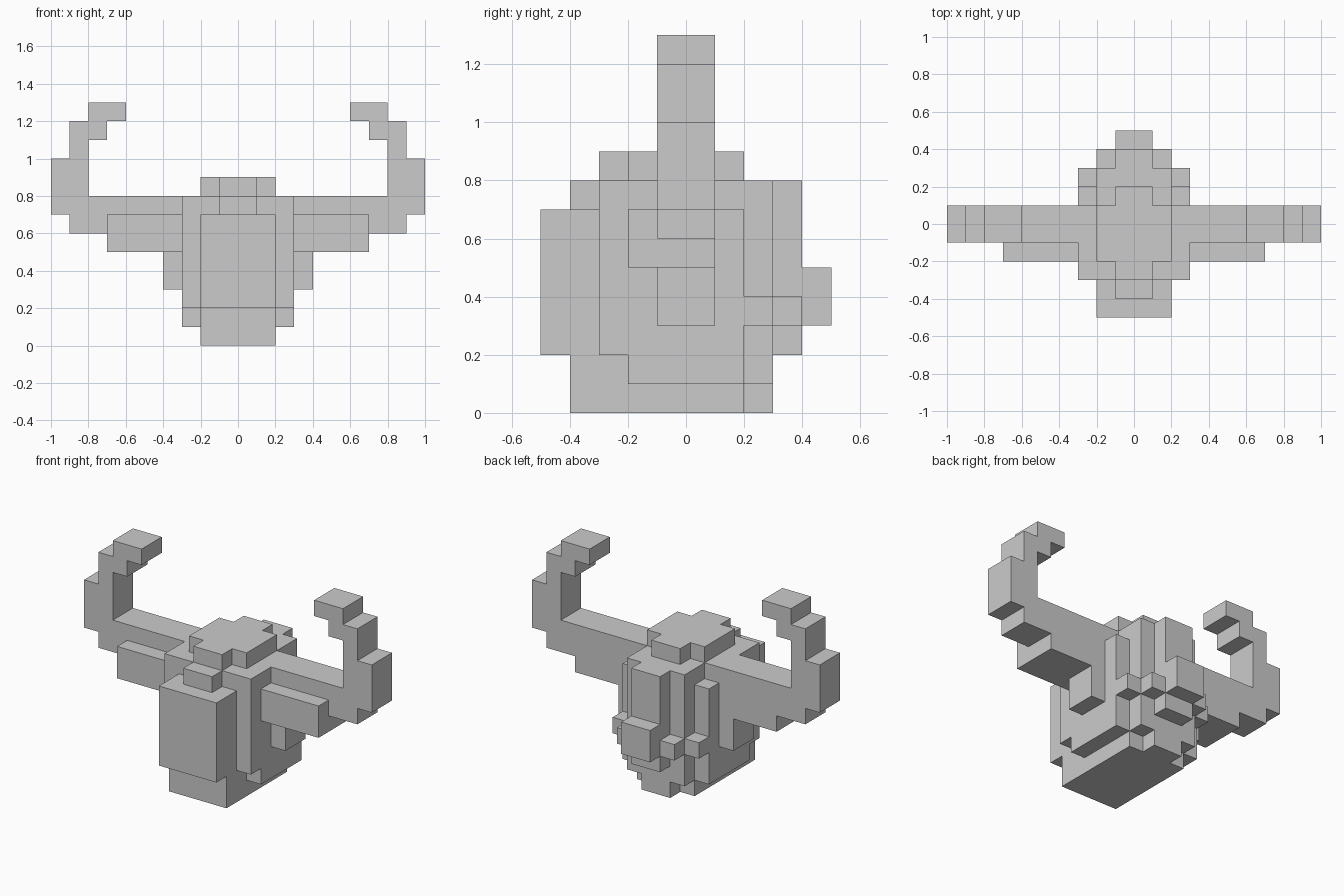
import bpy, bmesh
from mathutils import Vector

if "Cube" in bpy.data.objects:
    bpy.data.objects.remove(bpy.data.objects["Cube"])

U = 0.1  # size of one block

# Each part: boxes as (x0, x1, y0, y1, z0, z1) in block units; True = mirror across x
PARTS = {
    "head": (False, [(-3, 3, -3, -2, 2, 8), (-3, 3, -2, 1, 1, 8),
                     (-3, 3, 1, 2, 1, 7), (-2, 2, 1, 3, 1, 8)]),
    "jaw": (False, [(-2, 2, -4, 2, 0, 2), (-1, 1, 2, 3, 0, 2)]),
    "muzzle": (False, [(-2, 2, -5, -3, 2, 7)]),
    "brow": (False, [(-1, 1, -4, -3, 7, 8)]),
    "crown": (False, [(-2, 2, -2, 1, 8, 9), (-1, 1, -3, 2, 8, 9)]),
    "rear_ridge": (False, [(-1, 1, 3, 4, 2, 8)]),
    "rear_knob": (False, [(-1, 1, 4, 5, 3, 5)]),
    "rear_band": (True, [(2, 3, 2, 3, 3, 4), (1, 2, 3, 4, 3, 4)]),
    "cheek": (True, [(3, 4, -1, 1, 3, 5)]),
    "ear": (True, [(3, 7, -2, -1, 5, 7), (3, 7, -1, 1, 5, 6)]),
    "horn": (True, [(3, 9, -1, 1, 6, 8), (8, 10, -1, 1, 7, 10),
                    (8, 9, -1, 1, 10, 12), (7, 8, -1, 1, 11, 12),
                    (6, 8, -1, 1, 12, 13)]),
}


def fill(boxes):
    """Unit cells covered by a list of boxes."""
    return {(x, y, z) for x0, x1, y0, y1, z0, z1 in boxes
            for x in range(x0, x1) for y in range(y0, y1) for z in range(z0, z1)}


def build(name, cells, solid):
    """Skin the cells, leaving out faces buried against any other block."""
    bm = bmesh.new()
    verts = {}

    def vert(p):
        key = tuple(round(c) for c in p)
        if key not in verts:
            verts[key] = bm.verts.new(Vector(key) * U)
        return verts[key]

    for c in sorted(cells):
        for axis in range(3):
            for side in (0, 1):
                near = list(c)
                near[axis] += 2 * side - 1
                if tuple(near) in solid:
                    continue
                a, b = Vector(), Vector()
                a[(axis + 1) % 3] = b[(axis + 2) % 3] = 1
                p = Vector(c)
                p[axis] += side
                quad = [p, p + a, p + a + b, p + b]
                bm.faces.new([vert(q) for q in (quad if side else quad[::-1])])
    # merge flat neighbours into large clean faces
    bmesh.ops.dissolve_limit(bm, angle_limit=0.01, verts=bm.verts, edges=bm.edges)
    mesh = bpy.data.meshes.new(name)
    bm.to_mesh(mesh)
    bm.free()
    bpy.context.collection.objects.link(bpy.data.objects.new(name, mesh))


# Gather the blocks of every part, mirroring the paired ones
groups = {}
for name, (paired, boxes) in PARTS.items():
    if paired:
        groups[name + "_right"] = fill(boxes)
        groups[name + "_left"] = fill([(-b[1], -b[0], *b[2:]) for b in boxes])
    else:
        groups[name] = fill(boxes)

# Build the parts, each block belonging to one part only
solid = set().union(*groups.values())
used = set()
for name, cells in groups.items():
    build(name, cells - used, solid)
    used |= cells
